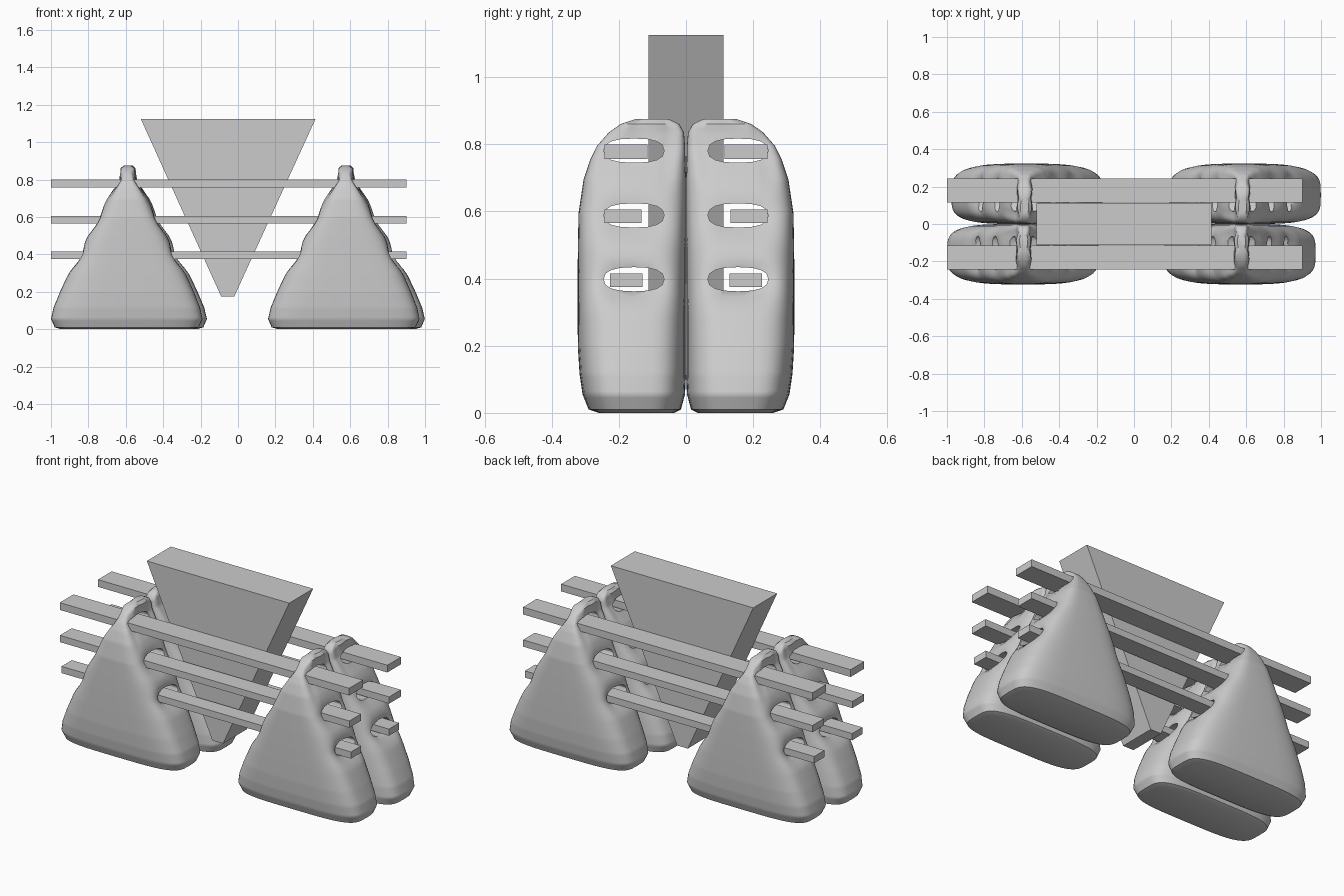
import bpy, bmesh, math
from mathutils import Vector

if "Cube" in bpy.data.objects:
    bpy.data.objects.remove(bpy.data.objects["Cube"])

# slat rows: z centre, thickness, inner y, outer y
SLATS = [(0.778, 0.043, 0.115, 0.243), (0.585, 0.04, 0.132, 0.242), (0.395, 0.04, 0.13, 0.226)]

# bag profile: z, half width in x, inner y, outer y
PROFILE = [(0.005, 0.35, 0.035, 0.26), (0.015, 0.385, 0.015, 0.29), (0.06, 0.405, 0.003, 0.308),
           (0.12, 0.392, 0.0, 0.317), (0.2, 0.36, 0.0, 0.322), (0.3, 0.315, 0.0, 0.323),
           (0.4, 0.265, 0.0, 0.323), (0.5, 0.215, 0.0, 0.322), (0.6, 0.16, 0.0, 0.32),
           (0.7, 0.11, 0.0, 0.305), (0.76, 0.075, 0.002, 0.285), (0.8, 0.048, 0.003, 0.265),
           (0.84, 0.038, 0.006, 0.23), (0.865, 0.036, 0.02, 0.195), (0.88, 0.02, 0.05, 0.15)]


def make_object(name, bm):
    bmesh.ops.recalc_face_normals(bm, faces=bm.faces)
    me = bpy.data.meshes.new(name)
    bm.to_mesh(me)
    bm.free()
    ob = bpy.data.objects.new(name, me)
    bpy.context.collection.objects.link(ob)
    return ob


def prism(name, outline, y0, y1):
    bm = bmesh.new()
    a = [bm.verts.new((x, y0, z)) for x, z in outline]
    b = [bm.verts.new((x, y1, z)) for x, z in outline]
    bm.faces.new(a)
    bm.faces.new(b[::-1])
    n = len(a)
    for i in range(n):
        bm.faces.new((a[i], b[i], b[(i + 1) % n], a[(i + 1) % n]))
    return make_object(name, bm)


def sample(z):
    for p, q in zip(PROFILE, PROFILE[1:]):
        if z <= q[0]:
            t = (z - p[0]) / (q[0] - p[0])
            return [p[k] + t * (q[k] - p[k]) for k in (1, 2, 3)]
    return PROFILE[-1][1:]


def spow(v, e):
    return math.copysign(abs(v) ** e, v)


def sandbag(name, base_x, apex_x, side):
    # soft lofted bag, pulled in where the slats pass through
    bm = bmesh.new()
    zs = sorted({p[0] for p in PROFILE} | {round(0.03 + 0.02 * i, 3) for i in range(42)})
    rings, n = [], 48
    for z in zs:
        w, y0, y1 = sample(z)
        cx = base_x + (apex_x - base_x) * min(1, z / 0.8)
        ring = []
        for i in range(n):
            a = 2 * math.pi * i / n
            e = 0.5
            x = w * spow(math.cos(a), e)
            y = (y0 + y1) / 2 + (y1 - y0) / 2 * spow(math.sin(a), e)
            for zc, th, s0, s1 in SLATS:
                d = ((z - zc) / 0.05) ** 2 + ((y - 0.165) / 0.085) ** 2
                x *= 1 - 0.2 * math.exp(-d)
            if z > 0.65:
                x *= 1 + 0.12 * math.sin(y * 70 + z * 9) * (z - 0.65) / 0.23
            ring.append(bm.verts.new((cx + x, side * y, z - 0.005)))
        rings.append(ring)
    for r, s in zip(rings, rings[1:]):
        for i in range(n):
            j = (i + 1) % n
            bm.faces.new((r[i], r[j], s[j], s[i]))
    bm.faces.new(rings[0][::-1])
    bm.faces.new(rings[-1])
    ob = make_object(name, bm)

    # lens-shaped tunnels for the slats
    bm = bmesh.new()
    for zc, th, s0, s1 in SLATS:
        ends = []
        for x in (-1.5, 1.5):
            ends.append([bm.verts.new((x, side * (0.155 + 0.09 * spow(math.cos(t), 0.8)),
                                       zc + 0.003 + 0.036 * spow(math.sin(t), 0.8)))
                         for t in [2 * math.pi * k / 16 for k in range(16)]])
        a, b = ends
        bm.faces.new(a)
        bm.faces.new(b[::-1])
        for i in range(16):
            bm.faces.new((a[i], b[i], b[(i + 1) % 16], a[(i + 1) % 16]))
    cutter = make_object(name + "_cutter", bm)
    mod = ob.modifiers.new("tunnels", 'BOOLEAN')
    mod.object = cutter
    mod.operation = 'DIFFERENCE'
    mod.solver = 'EXACT'
    bpy.context.view_layer.objects.active = ob
    bpy.ops.object.select_all(action='DESELECT')
    ob.select_set(True)
    bpy.ops.object.modifier_apply(modifier=mod.name)
    bpy.data.objects.remove(cutter)
    bpy.ops.object.shade_smooth_by_angle(angle=math.radians(40))


# four sandbags in two pairs
sandbag("left_front_bag", -0.595, -0.59, -1)
sandbag("left_back_bag", -0.57, -0.585, 1)
sandbag("right_front_bag", 0.565, 0.575, -1)
sandbag("right_back_bag", 0.595, 0.58, 1)

# slats threaded through the bags
for side, label in ((-1, "front"), (1, "back")):
    for row, (zc, th, s0, s1) in zip(("upper", "middle", "lower"), SLATS):
        h = th / 2
        prism(f"{label}_{row}_slat", [(-1, zc - h), (0.9, zc - h), (0.9, zc + h), (-1, zc + h)],
              side * s0, side * s1)

# tapered wedge held between the slats
prism("wedge", [(-0.09, 0.175), (-0.02, 0.175), (0.415, 1.125), (-0.52, 1.125)], -0.112, 0.112)
